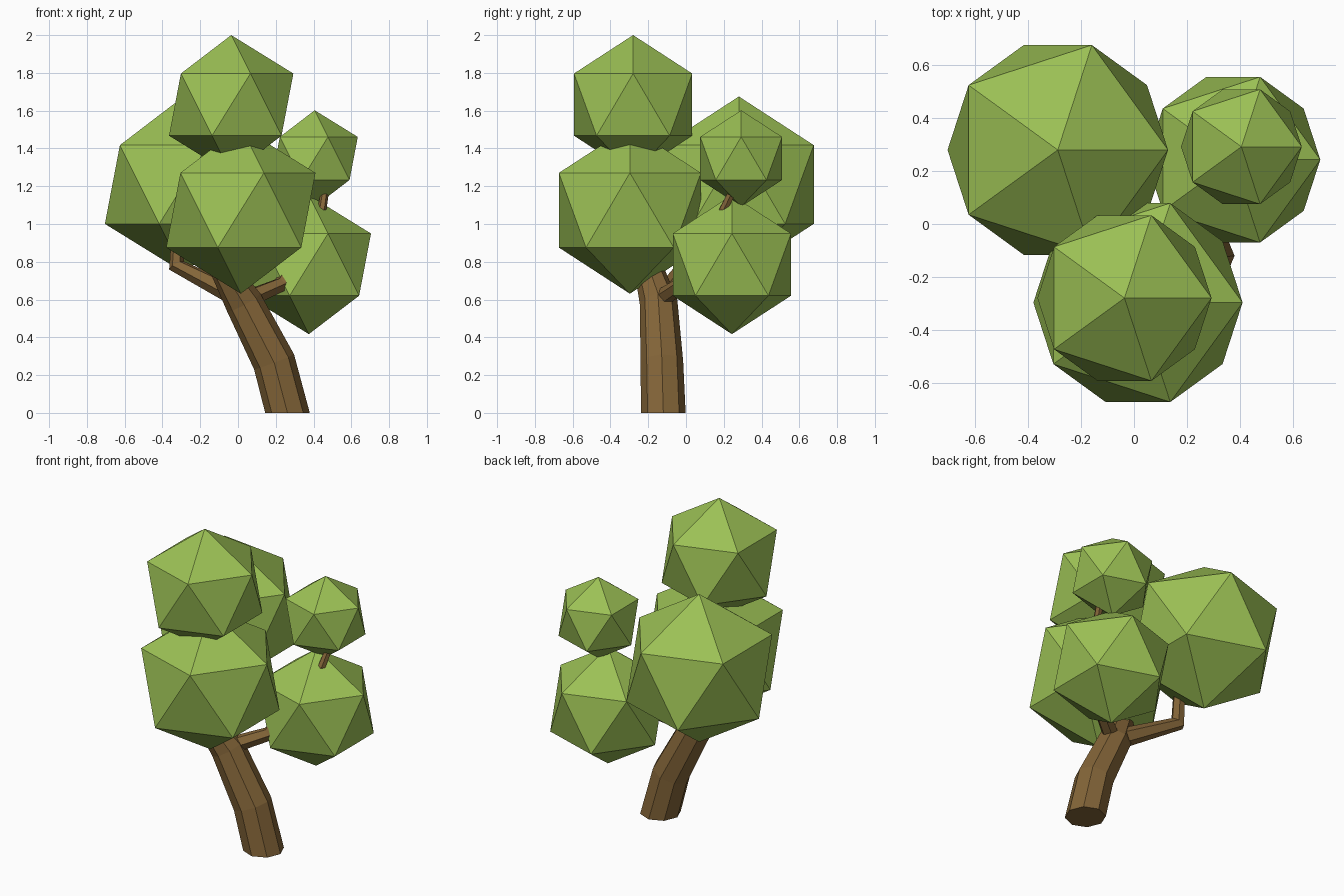
import bpy, bmesh
from math import cos, sin, tau
from mathutils import Vector

if "Cube" in bpy.data.objects:
    bpy.data.objects.remove(bpy.data.objects["Cube"])


def material(name, rgb):
    m = bpy.data.materials.new(name)
    m.diffuse_color = (*rgb, 1)
    m.use_nodes = True
    m.node_tree.nodes["Principled BSDF"].inputs["Base Color"].default_value = m.diffuse_color
    return m


LEAF = material("leaf_green", (0.33, 0.53, 0.09))
BARK = material("bark_brown", (0.23, 0.13, 0.04))


def foliage(name, centre, radius):
    bpy.ops.mesh.primitive_ico_sphere_add(subdivisions=1, radius=radius, location=centre)
    ob = bpy.context.object
    ob.name = name
    ob.data.materials.append(LEAF)


def limb(name, path, sides, flat_base=False):
    """Tapered faceted tube along (x, y, z, radius) points."""
    pts = [Vector(p[:3]) for p in path]
    bm = bmesh.new()
    rings = []
    for i, p in enumerate(pts):
        before = (p - pts[i - 1]).normalized() if i else Vector()
        after = (pts[i + 1] - p).normalized() if i < len(pts) - 1 else Vector()
        t = Vector((0, 0, 1)) if flat_base and i == 0 else before + after
        q = Vector((0, 0, 1)).rotation_difference(t.normalized())
        r = path[i][3]
        rings.append([bm.verts.new(p + q @ Vector((r * cos(tau * k / sides), r * sin(tau * k / sides), 0)))
                      for k in range(sides)])
    for a, b in zip(rings, rings[1:]):
        for k in range(sides):
            n = (k + 1) % sides
            bm.faces.new((a[k], a[n], b[n], b[k]))
    bm.faces.new(rings[0][::-1])
    bm.faces.new(rings[-1])
    mesh = bpy.data.meshes.new(name)
    bm.to_mesh(mesh)
    bm.free()
    mesh.materials.append(BARK)
    bpy.context.collection.objects.link(bpy.data.objects.new(name, mesh))


# Leaning trunk, running up inside the front foliage
limb("trunk", [(0.262, -0.12, 0, 0.118), (0.191, -0.128, 0.27, 0.113),
               (0.03, -0.145, 0.585, 0.1), (-0.06, -0.19, 0.74, 0.08),
               (-0.03, -0.26, 1.1, 0.05), (-0.036, -0.28, 1.45, 0.03)], 8, True)
# Elbowed side branches
limb("left_branch", [(0.03, -0.13, 0.6, 0.06), (-0.325, 0.0, 0.78, 0.045),
                     (-0.31, 0.04, 1.05, 0.035)], 6)
limb("right_branch", [(0.04, -0.14, 0.6, 0.05), (0.23, -0.02, 0.68, 0.042),
                      (0.38, 0.14, 0.95, 0.03), (0.445, 0.2, 1.08, 0.024),
                      (0.46, 0.245, 1.17, 0.022), (0.42, 0.28, 1.28, 0.018)], 6)

# Foliage clumps
foliage("top_foliage", (-0.036, -0.28, 1.632), 0.368)
foliage("front_foliage", (0.015, -0.297, 1.073), 0.442)
foliage("back_left_foliage", (-0.288, 0.28, 1.209), 0.466)
foliage("lower_right_foliage", (0.375, 0.243, 0.785), 0.368)
foliage("upper_right_foliage", (0.406, 0.292, 1.347), 0.255)
